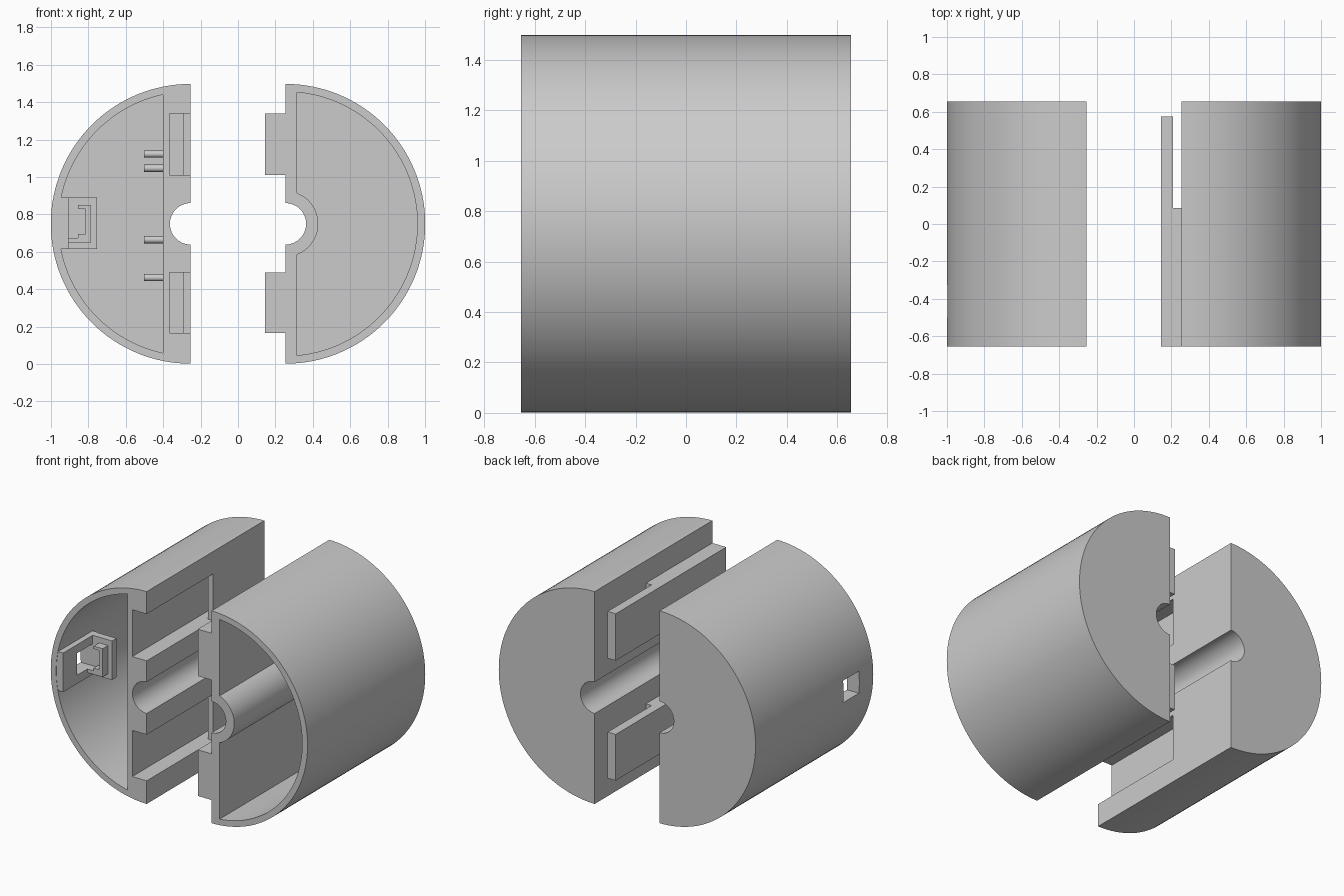
import bpy, bmesh, math

if "Cube" in bpy.data.objects:
    bpy.data.objects.remove(bpy.data.objects["Cube"])

Y0, Y1 = -0.655, 0.655      # front and back ends
FLAT, CZ, R = 0.253, 0.75, 0.748
SLOTS = ((1.01, 1.34), (0.165, 0.49))


def prism(name, pts, y0, y1):
    """Extrude an x-z outline along y."""
    bm = bmesh.new()
    face = bm.faces.new([bm.verts.new((x, y0, z)) for x, z in pts])
    ext = bmesh.ops.extrude_face_region(bm, geom=[face])
    verts = [g for g in ext["geom"] if isinstance(g, bmesh.types.BMVert)]
    bmesh.ops.translate(bm, verts=verts, vec=(0, y1 - y0, 0))
    bmesh.ops.recalc_face_normals(bm, faces=bm.faces)
    me = bpy.data.meshes.new(name)
    bm.to_mesh(me)
    bm.free()
    ob = bpy.data.objects.new(name, me)
    bpy.context.collection.objects.link(ob)
    return ob


def box(name, x0, x1, y0, y1, z0, z1):
    return prism(name, [(x0, z0), (x1, z0), (x1, z1), (x0, z1)], y0, y1)


def segment(side, r, wall, boss=0.0, n=64):
    """Part of a circle beyond the line x = wall, with an optional round bite."""
    a = math.acos((wall - FLAT) / r)
    pts = [(FLAT + r * math.cos(-a + 2 * a * i / n),
            CZ + r * math.sin(-a + 2 * a * i / n)) for i in range(n + 1)]
    if boss:
        b = math.acos((wall - FLAT) / boss)
        pts += [(FLAT + boss * math.cos(b - 2 * b * i / 32),
                 CZ + boss * math.sin(b - 2 * b * i / 32)) for i in range(33)]
    return [(side * x, z) for x, z in pts]


def circle(x, z, r, n=64):
    return [(x + r * math.cos(2 * math.pi * i / n),
             z + r * math.sin(2 * math.pi * i / n)) for i in range(n)]


def combine(ob, tool, op):
    """Boolean with a helper that is then thrown away."""
    mod = ob.modifiers.new(op, 'BOOLEAN')
    mod.operation, mod.solver, mod.object = op, 'EXACT', tool
    dg = bpy.context.evaluated_depsgraph_get()
    me = bpy.data.meshes.new_from_object(ob.evaluated_get(dg))
    ob.modifiers.clear()
    ob.data = me
    bpy.data.objects.remove(tool)


def cut(ob, tool):
    combine(ob, tool, 'DIFFERENCE')


def half_shell(name, side, wall, boss):
    ob = prism(name, segment(side, R, FLAT), Y0, Y1)
    cut(ob, prism("cavity", segment(side, 0.706, wall, boss), Y0 - 0.1, Y1 - 0.04))
    cut(ob, prism("bore", circle(side * FLAT, CZ, 0.111), Y0 - 0.1, Y1 + 0.1))
    return ob


# left half with slots undercut at the back
left = half_shell("left_shell", -1, 0.402, 0)
for z0, z1 in SLOTS:
    cut(left, box("slot", -0.365, -0.2, Y0 - 0.1, 0.085, z0, z1))
    cut(left, box("undercut", -0.365, -0.293, 0.05, 0.58, z0, z1))

# socket pad on the outer wall with the port hole through it
combine(left, box("socket_pad", -0.975, -0.905, Y0 + 0.002, -0.27, 0.615, 0.89), 'UNION')
cut(left, box("port_hole", -1.1, -0.85, -0.5, -0.325, 0.675, 0.83))

# right half with a round wall around the bore
right = half_shell("right_shell", 1, 0.315, 0.176)

# locking rails: solid at the front, free tongue at the back
for i, (z0, z1) in enumerate(SLOTS):
    rail = box(f"rail_{i + 1}", 0.145, 0.27, Y0, 0.575, z0, z1)
    cut(rail, box("gap", 0.208, 0.4, 0.085, 0.7, z0 - 0.1, z1 + 0.1))
    combine(right, rail, 'UNION')

# socket bracket: back stop and a stepped clip in front of it
box("socket_stop", -0.91, -0.755, -0.325, -0.275, 0.615, 0.89)
clip = prism("socket_clip", [(-0.91, 0.65), (-0.785, 0.65), (-0.785, 0.85),
                             (-0.855, 0.85), (-0.855, 0.83), (-0.815, 0.83),
                             (-0.815, 0.695), (-0.855, 0.695), (-0.855, 0.675),
                             (-0.91, 0.675)], -0.385, -0.32)

# mounting pins on the inner wall
pins = []
for i, z in enumerate((1.123, 1.047, 0.665, 0.462)):
    bpy.ops.mesh.primitive_cylinder_add(vertices=24, radius=0.019, depth=0.11,
                                        location=(-0.447, 0, z),
                                        rotation=(0, math.pi / 2, 0))
    pin = bpy.context.object
    pin.name = f"mount_pin_{i + 1}"
    pins.append(pin)

# smooth the round surfaces, keep edges crisp
for ob in [left, right] + pins:
    bpy.ops.object.select_all(action='DESELECT')
    ob.select_set(True)
    bpy.context.view_layer.objects.active = ob
    bpy.ops.object.shade_smooth_by_angle(angle=math.radians(30))
